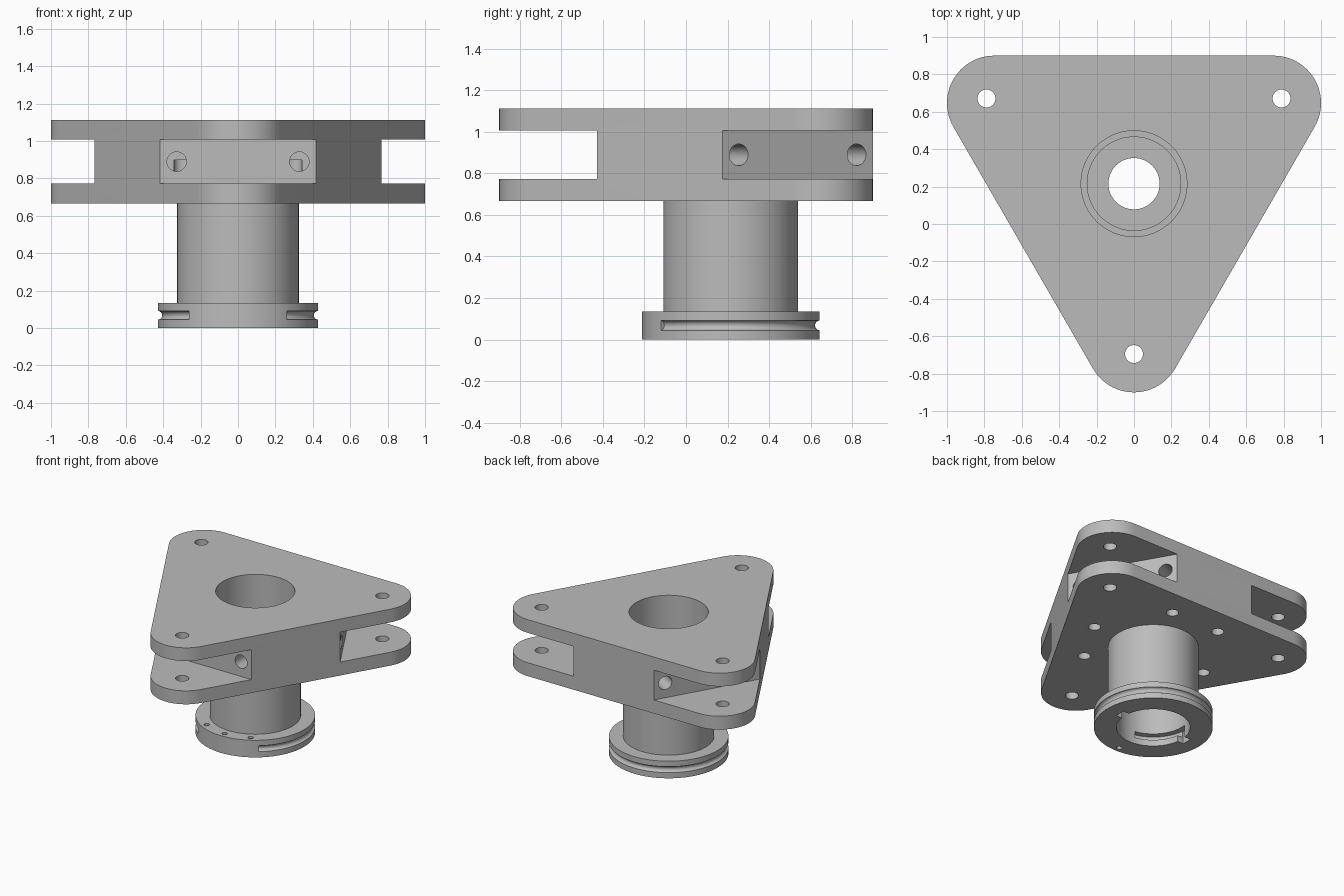
import bpy, bmesh
from math import sin, cos, pi, radians
from mathutils import Matrix, Vector

if "Cube" in bpy.data.objects:
    bpy.data.objects.remove(bpy.data.objects["Cube"], do_unlink=True)

HUB = Vector((0, 0.2155, 0))      # axis of the hub
CORNERS = [radians(a) for a in (-90, 30, 150)]

grey = bpy.data.materials.new("plain grey")
grey.use_nodes = True
grey.diffuse_color = (0.5, 0.5, 0.5, 1)
grey.node_tree.nodes["Principled BSDF"].inputs["Base Color"].default_value = (0.5, 0.5, 0.5, 1)


def make(name, bm, matrix=Matrix()):
    bmesh.ops.recalc_face_normals(bm, faces=bm.faces)
    me = bpy.data.meshes.new(name)
    bm.to_mesh(me)
    bm.free()
    me.transform(Matrix.Translation(HUB) @ matrix)
    ob = bpy.data.objects.new(name, me)
    bpy.context.collection.objects.link(ob)
    me.materials.append(grey)
    return ob


def extrude(name, points, z0, z1):
    bm = bmesh.new()
    face = bm.faces.new([bm.verts.new((x, y, z0)) for x, y in points])
    new = bmesh.ops.extrude_face_region(bm, geom=[face])["geom"]
    verts = [g for g in new if isinstance(g, bmesh.types.BMVert)]
    bmesh.ops.translate(bm, verts=verts, vec=(0, 0, z1 - z0))
    return make(name, bm)


def sweep(name, section, a0, a1, steps, closed=False):
    """Sweep a closed (radius, z) section about the hub axis."""
    bm = bmesh.new()
    rings = []
    for i in range(steps if closed else steps + 1):
        a = a0 + (a1 - a0) * i / steps
        rings.append([bm.verts.new((r * cos(a), r * sin(a), z)) for r, z in section])
    pairs = list(zip(rings, rings[1:] + rings[:1]))
    for p, q in pairs if closed else pairs[:-1]:
        for j in range(len(section)):
            k = (j + 1) % len(section)
            bm.faces.new((p[j], p[k], q[k], q[j]))
    if not closed:
        bm.faces.new(rings[0])
        bm.faces.new(rings[-1])
    return make(name, bm)


def drill(r, z0, z1, matrix=Matrix(), segments=32):
    bm = bmesh.new()
    bmesh.ops.create_cone(bm, cap_ends=True, segments=segments, radius1=r, radius2=r,
                          depth=z1 - z0, matrix=Matrix.Translation((0, 0, (z0 + z1) / 2)))
    return make("drill", bm, matrix)


def block(size, matrix):
    bm = bmesh.new()
    bmesh.ops.create_cube(bm, size=1, matrix=Matrix.Diagonal((*size, 1)))
    return make("block", bm, matrix)


def cut(ob, cutters):
    for c in cutters:
        mod = ob.modifiers.new("cut", 'BOOLEAN')
        mod.operation, mod.solver, mod.object = 'DIFFERENCE', 'EXACT', c
    dg = bpy.context.evaluated_depsgraph_get()
    me = bpy.data.meshes.new_from_object(ob.evaluated_get(dg))
    ob.modifiers.clear()
    ob.data = me
    for c in cutters:
        bpy.data.objects.remove(c, do_unlink=True)


def smooth(ob):
    bpy.ops.object.select_all(action='DESELECT')
    ob.select_set(True)
    bpy.context.view_layer.objects.active = ob
    bpy.ops.object.shade_smooth_by_angle(angle=radians(30))


def place(angle, x, y, z):
    """Frame turned about the hub axis, +x pointing along angle."""
    return Matrix.Rotation(angle, 4, 'Z') @ Matrix.Translation((x, y, z))


# Rounded triangular body
outline = []
for a in CORNERS:
    for i in range(25):
        t = a - pi / 3 + 2 * pi / 3 * i / 24
        outline.append((0.862 * cos(a) + 0.2535 * cos(t), 0.862 * sin(a) + 0.2535 * sin(t)))
body = extrude("triangular_body", outline, 0.667, 1.112)

cutters = [drill(0.283, 0.5, 1.3, segments=96)]
for a in CORNERS:
    # clevis slot, pin hole, and the blind holes in the slot wall
    cutters.append(block((1, 1.6, 0.235), place(a, 1.145, 0, 0.8905)))
    cutters.append(drill(0.048, 0.5, 1.3, place(a, 0.911, 0, 0)))
    for s in (-1, 1):
        lie = place(a, 0.645, 0.328 * s, 0.89) @ Matrix.Rotation(pi / 2, 4, 'Y')
        cutters.append(drill(0.052, -0.22, 0.1, lie))
        # screw holes in the underside
        cutters.append(drill(0.045, 0.5, 0.9, place(a + pi, 0.467, 0.2125 * s, 0)))
cut(body, cutters)
smooth(body)

# Hollow hub with end flange and inner collar
profile = [(0.427, 0), (0.427, 0.135), (0.325, 0.135), (0.325, 0.667), (0.25, 0.667),
           (0.25, 0.56), (0.137, 0.56), (0.137, 0.48), (0.265, 0.48), (0.265, 0)]
hub = sweep("hub_with_flange", profile, 0, 2 * pi, 96, closed=True)

# Cable groove around the flange, open at the front
ring = [(0.43 + 0.024 * cos(2 * pi * i / 16), 0.068 + 0.024 * sin(2 * pi * i / 16)) for i in range(16)]
cutters = [sweep("groove", ring, radians(-52), radians(232), 90)]
# Small holes on the flange front; the middle one runs through
for deg, low in ((-120, 0.06), (-90, -0.1), (-60, 0.06)):
    cutters.append(drill(0.02, low, 0.3, place(radians(deg), 0.382, 0, 0), 16))
# Bayonet entry notches and locking grooves in the bore
slot = [(0.2, 0.05), (0.31, 0.05), (0.31, 0.1), (0.2, 0.1)]
for a in (0, pi):
    cutters.append(block((0.12, 0.08, 0.2), place(a, 0.255, 0, 0)))
    cutters.append(sweep("lock", slot, a - radians(6), a + radians(80), 24))
cut(hub, cutters)
smooth(hub)
